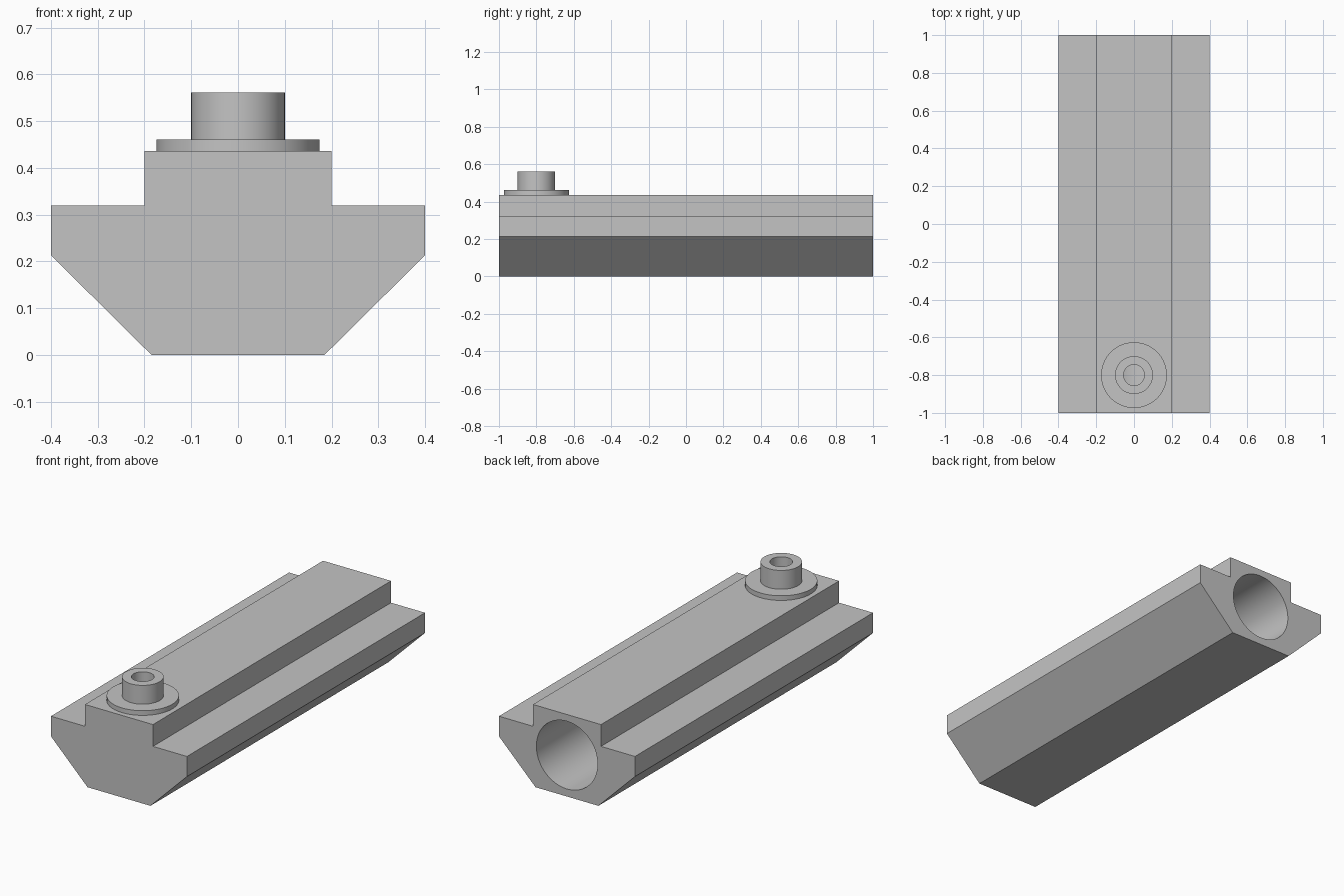
import bpy, bmesh, math
from mathutils import Matrix, Vector

old = bpy.data.objects.get("Cube")
if old:
    bpy.data.objects.remove(old, do_unlink=True)

GREY = (0.55, 0.55, 0.55, 1)
grey = bpy.data.materials.new("plain_grey")
grey.use_nodes = True
grey.diffuse_color = GREY
grey.node_tree.nodes["Principled BSDF"].inputs["Base Color"].default_value = GREY

PORT_Y = -0.8       # centre of the port
BORE_Z = 0.22       # axis height of the bore
BORE_END = -0.9     # closed end of the bore


def finish(name, bm):
    bmesh.ops.recalc_face_normals(bm, faces=bm.faces)
    mesh = bpy.data.meshes.new(name)
    bm.to_mesh(mesh)
    bm.free()
    mesh.materials.append(grey)
    obj = bpy.data.objects.new(name, mesh)
    bpy.context.collection.objects.link(obj)
    return obj


def activate(obj):
    bpy.ops.object.select_all(action='DESELECT')
    obj.select_set(True)
    bpy.context.view_layer.objects.active = obj


def cylinder(name, radius, start, end):
    start, end = Vector(start), Vector(end)
    axis = end - start
    turn = axis.to_track_quat('Z', 'Y').to_matrix().to_4x4()
    bm = bmesh.new()
    bmesh.ops.create_cone(bm, cap_ends=True, segments=96, radius1=radius,
                          radius2=radius, depth=axis.length,
                          matrix=Matrix.Translation((start + end) / 2) @ turn)
    return finish(name, bm)


def cut(obj, cutter):
    cutter.hide_render = True
    mod = obj.modifiers.new("cut", 'BOOLEAN')
    mod.operation = 'DIFFERENCE'
    mod.solver = 'EXACT'
    mod.object = cutter
    activate(obj)
    bpy.ops.object.modifier_apply(modifier=mod.name)
    bpy.data.objects.remove(cutter, do_unlink=True)


def smooth(obj):
    activate(obj)
    bpy.ops.object.shade_smooth_by_angle(angle=math.radians(30))


# Body: mirrored half profile extruded along its length
half = [(0.185, 0), (0.4, 0.213), (0.4, 0.32), (0.2, 0.32), (0.2, 0.436)]
profile = half + [(-x, z) for x, z in reversed(half)]
bm = bmesh.new()
face = bm.faces.new([bm.verts.new((x, -1, z)) for x, z in profile])
grown = bmesh.ops.extrude_face_region(bm, geom=[face])["geom"]
bmesh.ops.translate(bm, vec=(0, 2, 0),
                    verts=[v for v in grown if isinstance(v, bmesh.types.BMVert)])
body = finish("body", bm)

# Blind bore from the back, and the port drilled down into it
cut(body, cylinder("bore_cutter", 0.18, (0, 1.1, BORE_Z), (0, BORE_END, BORE_Z)))
cut(body, cylinder("port_cutter", 0.055, (0, PORT_Y, 0.6), (0, PORT_Y, BORE_Z)))
smooth(body)

# Port fitting: flange and hollow spout, turned as one piece
ring = [(0.055, 0.436), (0.174, 0.436), (0.174, 0.461),
        (0.1, 0.461), (0.1, 0.561), (0.055, 0.561)]
bm = bmesh.new()
verts = [bm.verts.new((r, PORT_Y, z)) for r, z in ring]
edges = [bm.edges.new((a, b)) for a, b in zip(verts, verts[1:] + verts[:1])]
bmesh.ops.spin(bm, geom=verts + edges, cent=(0, PORT_Y, 0), axis=(0, 0, 1),
               angle=math.tau, steps=96, use_merge=True)
bmesh.ops.remove_doubles(bm, verts=bm.verts, dist=0.0001)
smooth(finish("port_fitting", bm))
